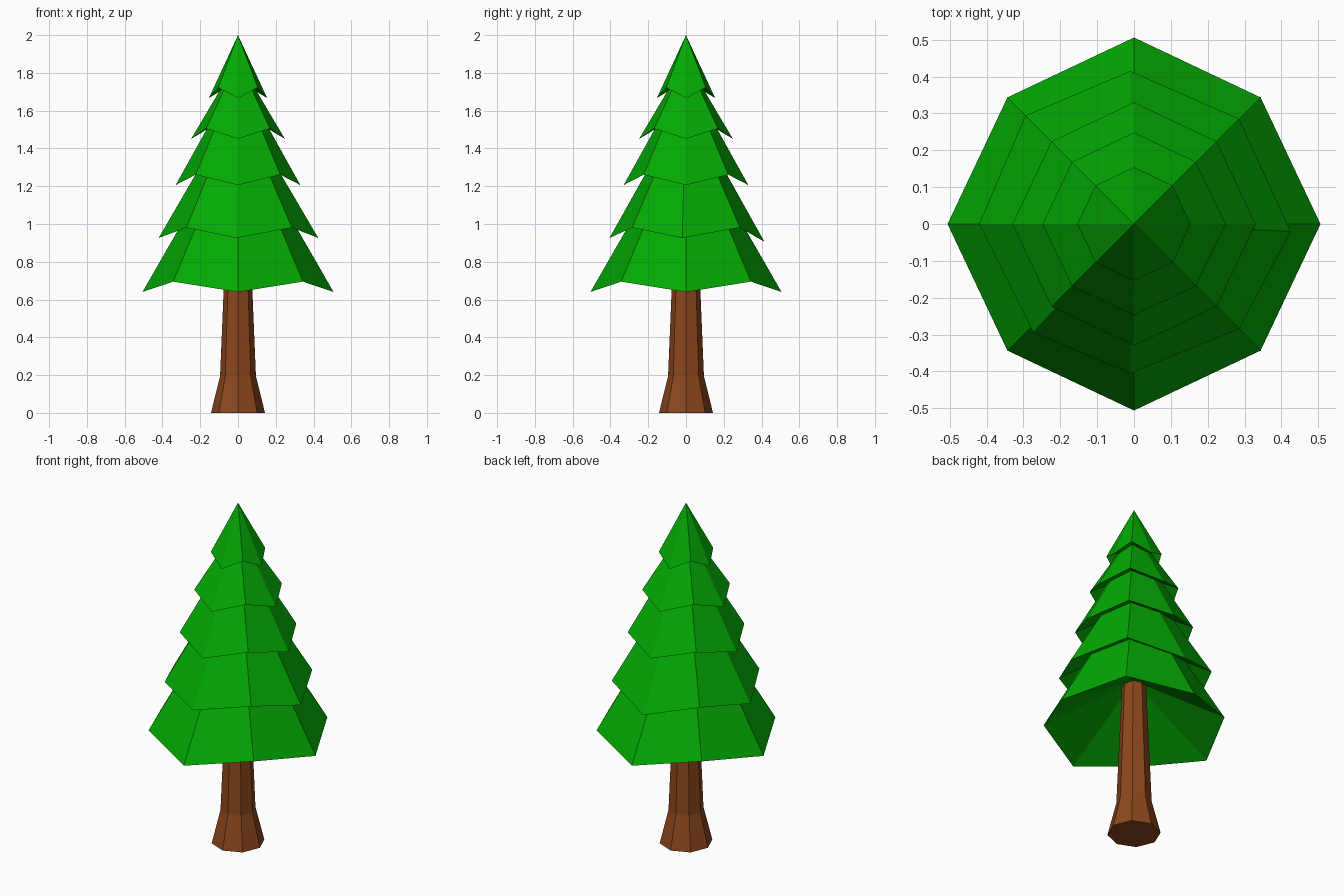
import bpy, bmesh
from math import cos, sin, pi

SIDES = 8

cube = bpy.data.objects.get("Cube")
if cube:
    bpy.data.objects.remove(cube, do_unlink=True)


def make_material(name, colour):
    mat = bpy.data.materials.new(name)
    mat.use_nodes = True
    mat.diffuse_color = colour
    mat.node_tree.nodes["Principled BSDF"].inputs["Base Color"].default_value = colour
    return mat


def finish(bm, name, mat):
    mesh = bpy.data.meshes.new(name)
    bm.to_mesh(mesh)
    bm.free()
    mesh.materials.append(mat)
    obj = bpy.data.objects.new(name, mesh)
    bpy.context.collection.objects.link(obj)


def ring_point(radius, i, z):
    angle = 2 * pi * i / SIDES
    return (radius * cos(angle), radius * sin(angle), z)


def skin(bm, lower, upper):
    for i in range(SIDES):
        j = (i + 1) % SIDES
        bm.faces.new((lower[i], lower[j], upper[j], upper[i]))


def make_tier(name, radius, rim, apex, nudges, mat):
    """Cone with a hollowed underside; its rim rises at every second corner."""
    bm = bmesh.new()
    corners = []
    for i in range(SIDES):
        raised = i % 2
        x, y, z = ring_point(radius * (0.96 if raised else 1), i, rim + 0.055 * raised)
        dx, dy, dz = nudges.get(i, (0, 0, 0))
        corners.append(bm.verts.new((x + dx, y + dy, z + dz)))
    tip = bm.verts.new((0, 0, apex))
    hollow = bm.verts.new((0, 0, rim + 0.6 * radius))
    for i in range(SIDES):
        a, b = corners[i], corners[(i + 1) % SIDES]
        bm.faces.new((a, b, tip))
        bm.faces.new((b, a, hollow))
    finish(bm, name, mat)


green = make_material("leaf green", (0.001, 0.40, 0.001, 1))
brown = make_material("bark brown", (0.26, 0.062, 0.012, 1))

# Trunk with a flared foot
bm = bmesh.new()
rings = [[bm.verts.new(ring_point(r, i, z)) for i in range(SIDES)]
         for r, z in ((0.143, 0), (0.095, 0.195), (0.076, 0.65), (0.062, 1.0))]
for lower, upper in zip(rings, rings[1:]):
    skin(bm, lower, upper)
bm.faces.new(rings[0][::-1])
bm.faces.new(rings[-1])
finish(bm, "trunk", brown)

# Foliage tiers, from the bottom up: radius, rim height, apex height
tiers = [(0.506, 0.64, 1.52), (0.42, 0.926, 1.65), (0.33, 1.206, 1.80),
         (0.248, 1.451, 1.87), (0.154, 1.667, 2.0)]
# The second tier is slightly uneven
uneven = {0: (0.005, -0.02, 0), 2: (-0.01, -0.005, -0.02), 3: (-0.01, 0.009, 0),
          5: (0.012, -0.009, 0), 6: (-0.01, 0.015, 0)}
for n, (radius, rim, apex) in enumerate(tiers):
    make_tier(f"foliage_tier_{n + 1}", radius, rim, apex, uneven if n == 1 else {}, green)
